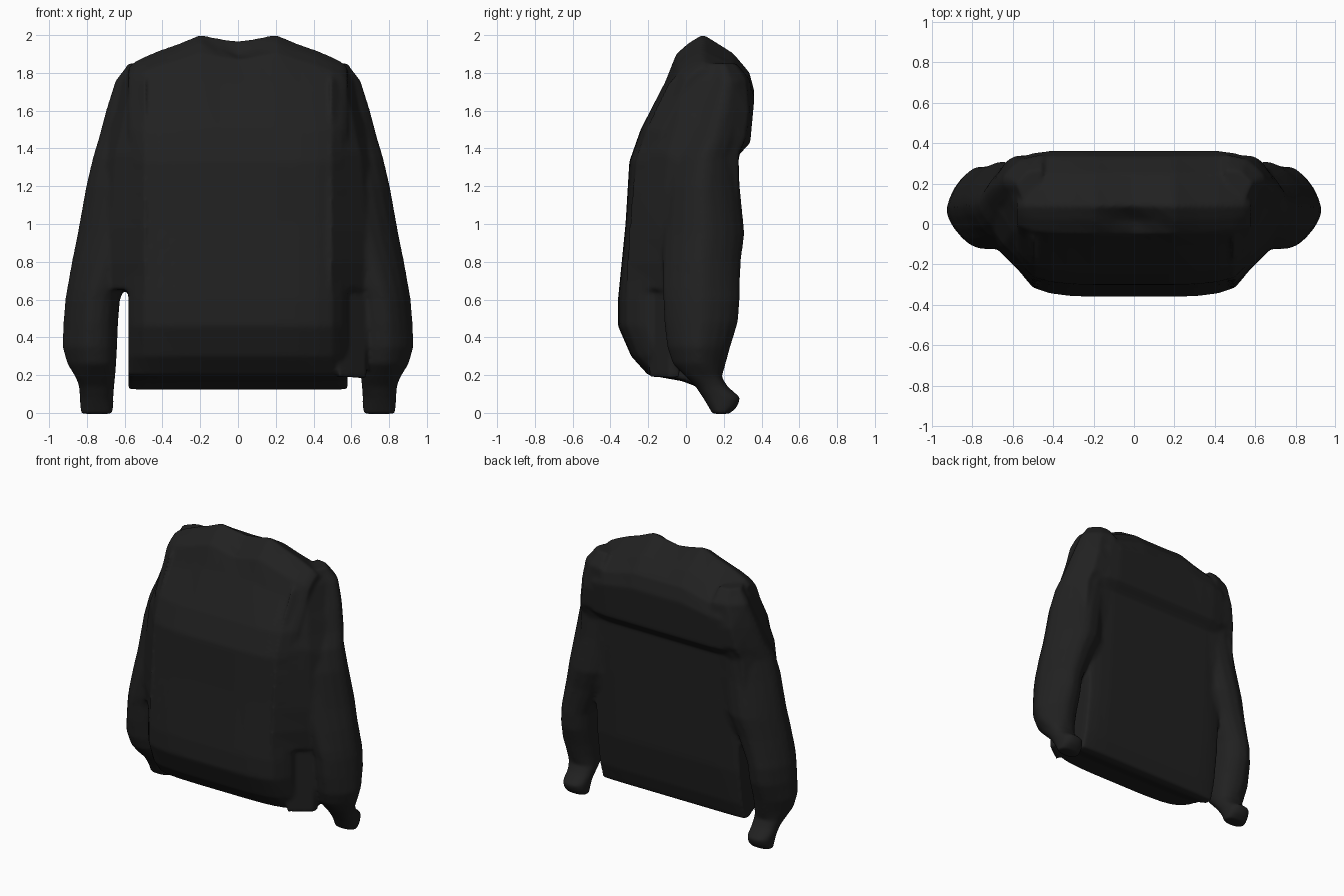
import bpy, bmesh, math

fabric = bpy.data.materials.new("black knit")
fabric.diffuse_color = (0.015, 0.015, 0.015, 1)

bm = bmesh.new()


def loft(rings):
    """Closed skin through a list of equal-length point rings."""
    vs = [[bm.verts.new(p) for p in r] for r in rings]
    n = len(vs[0])
    faces = [bm.faces.new(vs[0]), bm.faces.new(vs[-1])]
    for a, b in zip(vs, vs[1:]):
        for i in range(n):
            j = (i + 1) % n
            faces.append(bm.faces.new((a[i], a[j], b[j], b[i])))
    bmesh.ops.recalc_face_normals(bm, faces=faces)


# Torso: side profile (y, z), front going down, hem, back with yoke step
profile = [(.09, 2.0), (.02, 1.96), (-.05, 1.90), (-.11, 1.75), (-.24, 1.5),
           (-.30, 1.33), (-.32, 1.0), (-.36, .6), (-.36, .46), (-.29, .3),
           (-.2, .2), (-.02, .168), (.1, .122), (.15, .13), (.19, .25), (.23, .5),
           (.26, 1.0), (.275, 1.36), (.34, 1.43), (.362, 1.7),
           (.335, 1.8), (.25, 1.9)]
neck_dip = {0: .03, 1: .065, 2: .03}
# x, top height, front depth factor, back depth factor
stations = [(0, 2.0, 1, 1), (.1, 2.0, 1, 1), (.2, 2.005, 1, 1), (.32, 1.955, .99, 1),
            (.42, 1.92, .96, 1), (.5, 1.885, .90, .96), (.55, 1.86, .77, .9),
            (.58, 1.83, .66, .84)]


def torso_ring(x, top, front, back):
    ring = []
    for i, (y, z) in enumerate(profile):
        if z > 1.5:
            z = 1.5 + (z - 1.5) * (top - 1.5) / .5
        z -= neck_dip.get(i, 0) * max(0, 1 - abs(x) / .2)
        d = y - .09
        ring.append((x, .09 + d * (front if d < 0 else back), z))
    return ring


loft([torso_ring(-x, *r) for x, *r in stations[:0:-1]] +
     [torso_ring(x, *r) for x, *r in stations])

# Sleeves with pinched cuffs: z, inner x, outer x, front y, back y
sleeve = [(1.83, .45, .59, .12, .27), (1.76, .38, .65, .1, .33),
          (1.6, .38, .70, .03, .335), (1.45, .38, .74, -.03, .315),
          (1.35, .39, .77, -.08, .28), (1.2, .42, .805, -.11, .285),
          (.95, .47, .85, -.125, .31), (.8, .54, .88, -.125, .29),
          (.66, .60, .905, -.125, .285), (.6, .625, .915, -.12, .285),
          (.48, .635, .925, -.115, .275),
          (.35, .64, .93, -.10, .235), (.26, .645, .905, -.07, .21),
          (.19, .65, .86, .0, .19), (.14, .655, .842, .05, .22),
          (.08, .66, .838, .09, .29), (.03, .66, .835, .12, .27),
          (-.005, .665, .83, .14, .23)]
# Shoulder gussets: z, front y at torso, middle x and y, outer x and y, back ys
gusset = [(1.85, .03, .53, .07, .585, .2, .26, .27),
          (1.76, -.09, .56, .0, .645, .24, .32, .345),
          (1.6, -.17, .60, -.04, .69, .22, .335, .35),
          (1.45, -.23, .63, -.08, .735, .16, .315, .335),
          (1.37, -.26, .65, -.1, .755, .14, .28, .275),
          (1.2, -.285, .66, -.115, .8, .12, .28, .265),
          (.95, -.305, .68, -.12, .845, .1, .29, .245),
          (.8, -.315, .68, -.12, .87, .09, .25, .22),
          (.65, -.32, .66, -.12, .89, .08, .16, .15)]
for side in (-1, 1):
    rings = []
    for z, xi, xo, yf, yb in sleeve:
        ring = []
        for k in range(20):
            a = math.tau * k / 20
            c, s = math.cos(a), math.sin(a)
            e = .85 if c < 0 or z < .2 else 1.3
            px = math.copysign(abs(c) ** e, c)
            py = math.copysign(abs(s) ** e, s)
            ring.append((side * ((xi + xo) / 2 + px * (xo - xi) / 2),
                         (yf + yb) / 2 + py * (yb - yf) / 2, z))
        rings.append(ring)
    loft(rings)
    loft([[(side * .49, f, z), (side * xm, ym, z), (side * xo, yo, z),
           (side * xm, bm_y, z), (side * .45, b, z)]
          for z, f, xm, ym, xo, yo, bm_y, b in gusset])

# Fold of cloth joining the torso and one sleeve
loft([[(x, y, z), (x, y + .06, z), (x, y + .08, .68), (x, y, .68)]
      for x, y, z in ((.53, -.2, .19), (.59, -.16, .19), (.68, -.09, .18))])

mesh = bpy.data.meshes.new("sweater")
bm.to_mesh(mesh)
bm.free()
mesh.materials.append(fabric)
sweater = bpy.data.objects.new("sweater", mesh)
bpy.context.collection.objects.link(sweater)

# Fuse the parts into one soft garment
fuse = sweater.modifiers.new("fuse", "REMESH")
fuse.mode = "VOXEL"
fuse.voxel_size = .012
fuse.use_smooth_shade = True
soft = sweater.modifiers.new("soften", "SMOOTH")
soft.factor = .5
soft.iterations = 8
